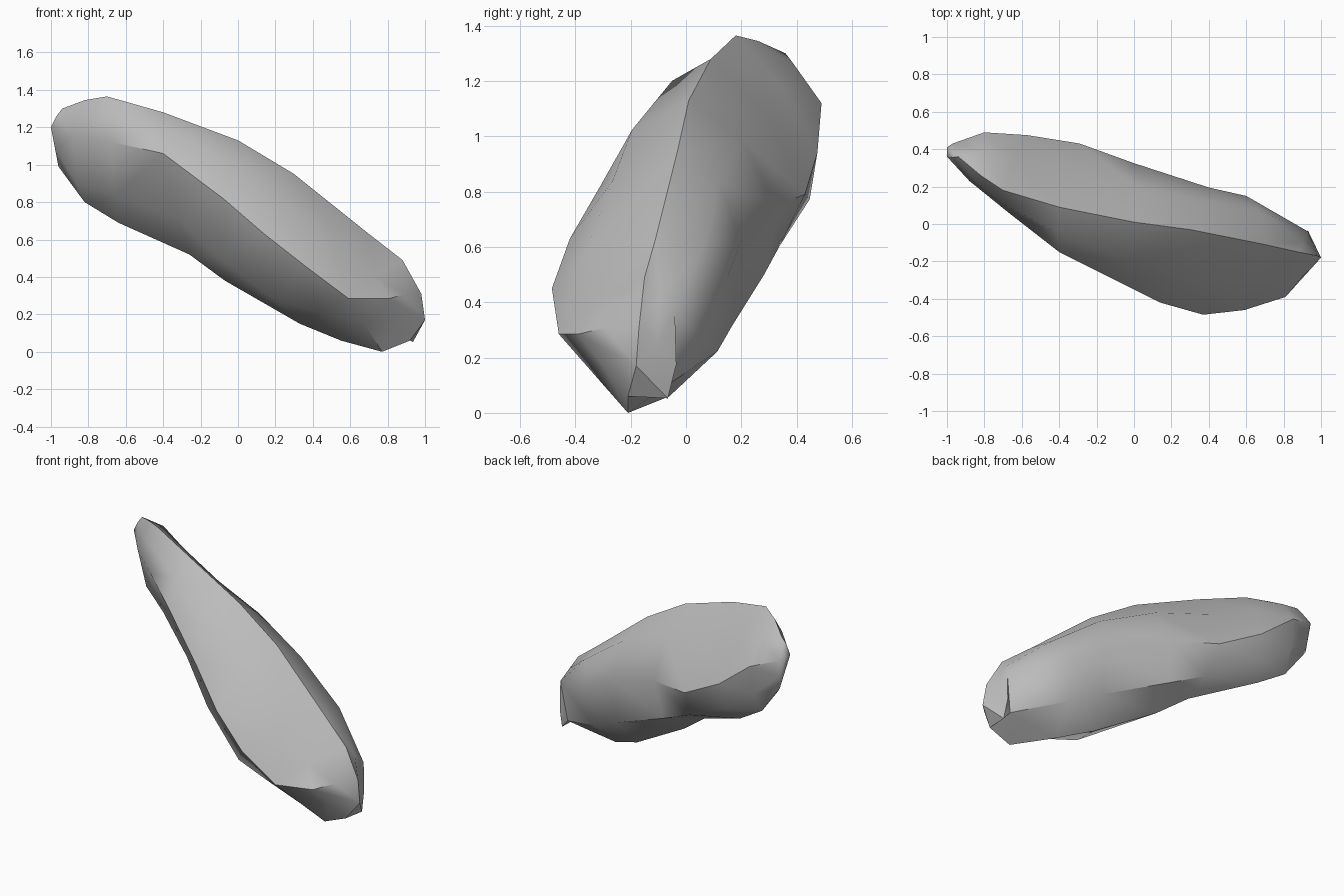
import bpy
import bmesh
import math
from mathutils import Vector

default_cube = bpy.data.objects.get("Cube")
if default_cube:
    bpy.data.objects.remove(default_cube, do_unlink=True)

# Plain grey stone material
stone_grey = bpy.data.materials.new("stone grey")
stone_grey.use_nodes = True
colour = (0.5, 0.5, 0.5, 1)
stone_grey.diffuse_color = colour
stone_grey.node_tree.nodes["Principled BSDF"].inputs["Base Color"].default_value = colour

# Four ridges running from the raised right end to the low left end
top_ridge = [(-.94, .36, 1.3), (-.82, .26, 1.345), (-.7, .18, 1.365), (-.4, .09, 1.28), (0, .01, 1.13),
             (.3, -.03, .95), (.7, -.11, .63), (.88, -.15, .49), (.98, -.17, .31)]
front_ridge = [(-1, .36, 1.2), (-.88, .23, 1.15), (-.67, .06, 1.12), (-.4, -.15, 1.06), (-.08, -.31, .82),
               (.14, -.42, .63), (.37, -.485, .45), (.59, -.46, .285), (.81, -.39, .285)]
bottom_ridge = [(-.96, .41, .99), (-.82, .39, .8), (-.64, .36, .69), (-.26, .18, .52), (-.07, .12, .38),
                (.33, .03, .15), (.55, -.06, .06), (.77, -.21, 0), (.92, -.21, .06)]
back_ridge = [(-.97, .43, 1.18), (-.8, .49, 1.12), (-.57, .475, .94), (-.29, .43, .79), (0, .325, .75),
              (.4, .195, .61), (.6, .15, .49), (.93, -.04, .36), (.93, -.035, .175)]

# How far each side swells: top front, front bottom, bottom back, back top
tip_swell = (.03, 0, .03, .03)
raised_swell = (.03, .15, .05, .07)
middle_swell = (.06, .15, .08, .07)
low_swell = (.09, .07, .1, .08)
foot_swell = (.03, 0, .18, 0)
swells = [tip_swell] + [raised_swell] * 3 + [middle_swell] * 2 + [low_swell] + [foot_swell] * 2


def rounded_ring(corners, swell):
    """Insert an outward-swelling point between each pair of ridge points."""
    ring = []
    for i, here in enumerate(corners):
        following = corners[(i + 1) % 4]
        opposite = corners[i - 1] + corners[(i + 2) % 4]
        ring.append(here)
        ring.append((here + following) / 2 + (here + following - opposite) * swell[i])
    return ring


def cap(mesh, ring, tip, flip):
    """Close one end with a fan of triangles."""
    centre = mesh.verts.new(tip)
    for i, vert in enumerate(ring):
        pair = [vert, ring[(i + 1) % len(ring)]]
        mesh.faces.new((pair[::-1] if flip else pair) + [centre])


# Loft the stone through its rings
mesh = bmesh.new()
rings = []
for swell, *corners in zip(swells, top_ridge, front_ridge, bottom_ridge, back_ridge):
    points = rounded_ring([Vector(c) for c in corners], swell)
    rings.append([mesh.verts.new(p) for p in points])
for first, second in zip(rings, rings[1:]):
    for i in range(len(first)):
        j = (i + 1) % len(first)
        mesh.faces.new((first[i], first[j], second[j], second[i]))
cap(mesh, rings[0], (-1, .41, 1.2), True)
cap(mesh, rings[-1], (1, -.18, .17), False)
bmesh.ops.triangulate(mesh, faces=mesh.faces[:], quad_method='SHORT_EDGE')
bmesh.ops.recalc_face_normals(mesh, faces=mesh.faces[:])

data = bpy.data.meshes.new("stone")
mesh.to_mesh(data)
mesh.free()
data.materials.append(stone_grey)
stone = bpy.data.objects.new("stone", data)
bpy.context.collection.objects.link(stone)

# Smooth faces with crisp ridges
bpy.ops.object.select_all(action='DESELECT')
stone.select_set(True)
bpy.context.view_layer.objects.active = stone
bpy.ops.object.shade_smooth_by_angle(angle=math.radians(40))
